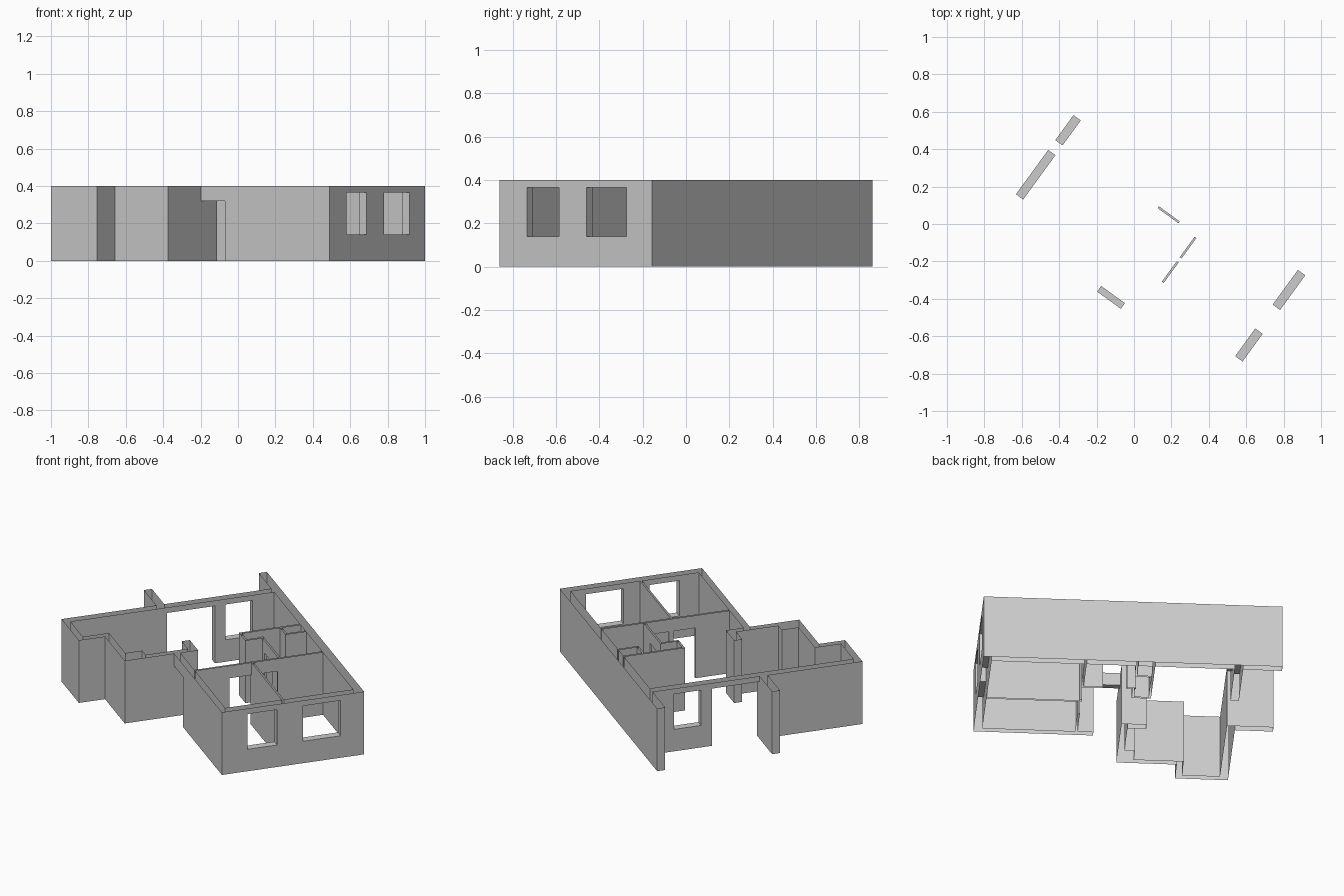
import bpy, bmesh, math
from mathutils import Vector

cube = bpy.data.objects.get("Cube")
if cube:
    bpy.data.objects.remove(cube)

HEIGHT = 0.4
DOOR, HEAD, SILL = 0.32, 0.365, 0.14
PLAN_ANGLE = math.radians(53.95)

# Walls on the unrotated plan: u0, u1, v0, v1
outer_walls = [
    (0.412, 0.461, -0.902, 0.829),    # long party wall
    (-0.408, 0.461, -0.902, -0.853),  # bedroom window wall
    (-0.408, -0.371, -0.902, -0.016), # entrance wall
    (-0.71, -0.263, -0.053, -0.016),  # kitchen side wall
    (-0.311, -0.263, -0.053, 0.092),  # hall return
    (-0.71, -0.673, -0.053, 0.335),   # kitchen front wall
    (-0.673, -0.57, -0.016, 0.045),   # corner pier
    (-0.87, -0.673, 0.298, 0.335),    # bay step
    (-0.87, -0.833, 0.298, 0.604),    # bay front
    (-0.87, 0.412, 0.556, 0.604),     # terrace wall
    (-0.291, -0.243, 0.604, 0.825),   # terrace divider
]
partitions = [
    (-0.371, 0.412, -0.314, -0.302),  # bedroom partition
    (-0.025, -0.013, -0.853, -0.314), # wall between bedrooms
    (0.143, 0.155, -0.302, 0.0),      # bathroom front
    (0.04, 0.412, 0.083, 0.095),      # bathroom back
    (0.04, 0.155, -0.017, -0.005),    # closet side
    (0.04, 0.052, -0.017, 0.095),     # closet front
    (0.285, 0.297, -0.015, 0.083),    # duct front
    (0.285, 0.412, -0.015, -0.003),   # duct side
]
# Openings: plan rectangle, bottom, top
openings = [
    (-0.253, -0.07, -0.902, -0.853, SILL, HEAD),
    (0.088, 0.317, -0.902, -0.853, SILL, HEAD),
    (0.115, 0.28, 0.556, 0.604, SILL, HEAD),
    (-0.243, 0.05, 0.556, 0.604, 0, HEAD),
    (-0.408, -0.371, -0.21, -0.053, 0, DOOR),
    (0.0, 0.135, -0.314, -0.302, 0, DOOR),
    (-0.161, -0.026, -0.314, -0.302, 0, DOOR),
    (0.143, 0.155, -0.19, -0.052, 0, DOOR),
]

plaster = bpy.data.materials.new("grey plaster")
plaster.use_nodes = True
grey = (0.6, 0.6, 0.6, 1)
plaster.diffuse_color = grey
plaster.node_tree.nodes["Principled BSDF"].inputs["Base Color"].default_value = grey


def inside(rect, u, v):
    return rect[0] < u < rect[1] and rect[2] < v < rect[3]


def owner(u, v, z):
    """Wall group filling a point: 0 outer, 1 partition, None for air."""
    if not 0 < z < HEIGHT:
        return None
    if any(inside(o, u, v) and o[4] < z < o[5] for o in openings):
        return None
    for group, walls in enumerate((outer_walls, partitions)):
        if any(inside(w, u, v) for w in walls):
            return group
    return None


# Cell grid running through every wall and opening edge
rects = outer_walls + partitions + openings
axes = [
    sorted({c for r in rects for c in r[0:2]}),
    sorted({c for r in rects for c in r[2:4]}),
    [0, SILL, DOOR, HEAD, HEIGHT],
]
mids = [[a[0] - 1] + [(p + q) / 2 for p, q in zip(a, a[1:])] + [a[-1] + 1]
        for a in axes]
cells = {(i, j, k): owner(u, v, z)
         for i, u in enumerate(mids[0])
         for j, v in enumerate(mids[1])
         for k, z in enumerate(mids[2])}

# Skin each solid cell where it meets air; wall tops and undersides stay open
meshes = [bmesh.new(), bmesh.new()]
for cell, group in cells.items():
    if group is None:
        continue
    for axis in range(3):
        for side in (-1, 1):
            near = list(cell)
            near[axis] += side
            if cells[tuple(near)] is not None:
                continue
            level = axes[axis][cell[axis] - (side < 0)]
            if axis == 2 and level in (0, HEIGHT):
                continue
            b, c = (axis + 1) % 3, (axis + 2) % 3
            corners = []
            for db, dc in ((1, 1), (0, 1), (0, 0), (1, 0)):
                p = Vector()
                p[axis] = level
                p[b] = axes[b][cell[b] - db]
                p[c] = axes[c][cell[c] - dc]
                corners.append(meshes[group].verts.new(p))
            meshes[group].faces.new(corners if side > 0 else corners[::-1])

for name, bm in zip(("outer_walls", "partition_walls"), meshes):
    bmesh.ops.remove_doubles(bm, verts=bm.verts, dist=0.0001)
    bmesh.ops.dissolve_limit(bm, angle_limit=0.01, verts=bm.verts, edges=bm.edges)
    mesh = bpy.data.meshes.new(name)
    bm.to_mesh(mesh)
    bm.free()
    mesh.materials.append(plaster)
    obj = bpy.data.objects.new(name, mesh)
    obj.rotation_euler.z = PLAN_ANGLE
    bpy.context.collection.objects.link(obj)
